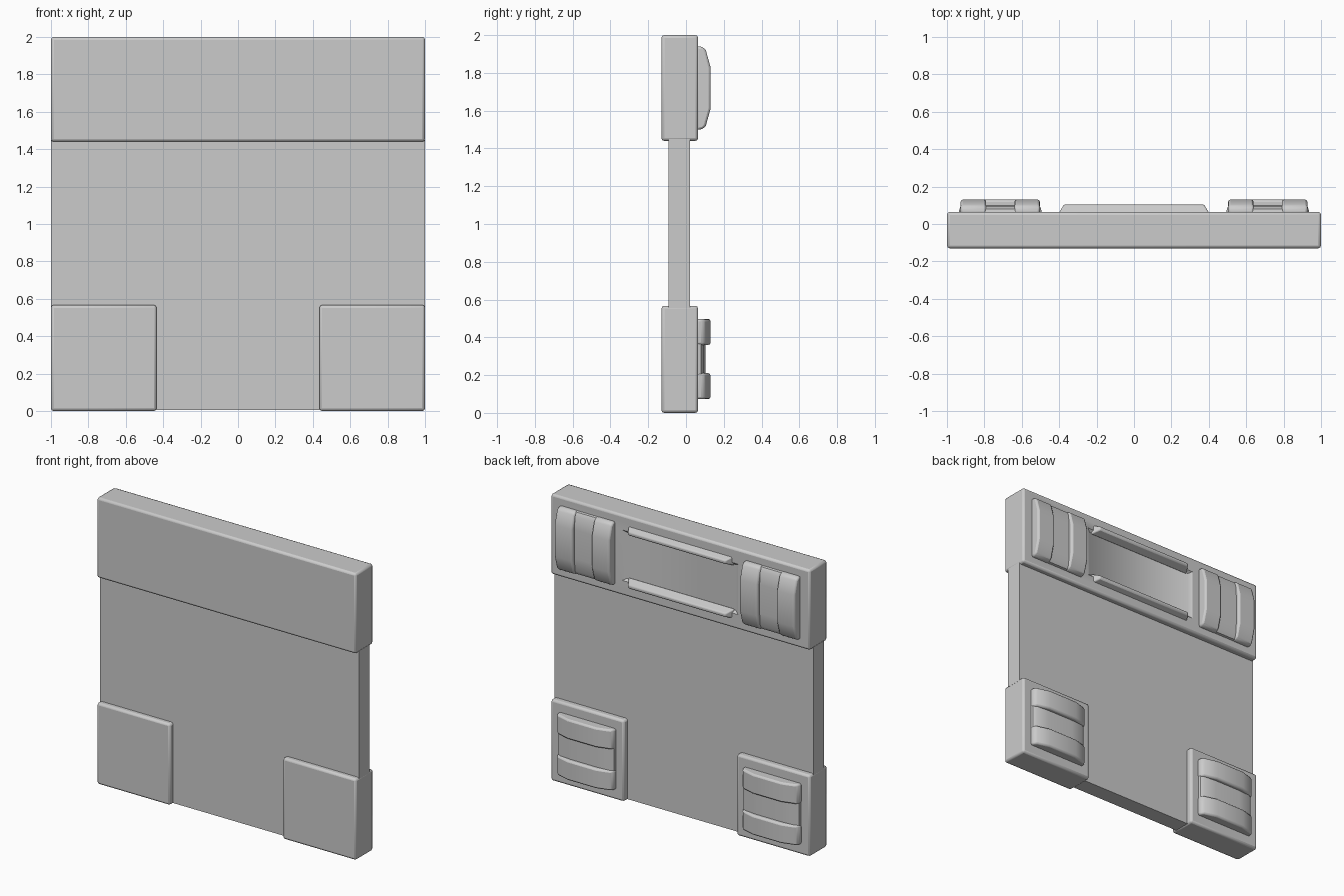
import bpy, bmesh
from mathutils import Vector

if "Cube" in bpy.data.objects:
    bpy.data.objects.remove(bpy.data.objects["Cube"])


def finish(bm, name, bevel=0.0, mirror=False, segments=2):
    bmesh.ops.recalc_face_normals(bm, faces=bm.faces)
    mesh = bpy.data.meshes.new(name)
    bm.to_mesh(mesh)
    bm.free()
    obj = bpy.data.objects.new(name, mesh)
    bpy.context.collection.objects.link(obj)
    if bevel:
        mod = obj.modifiers.new("soft_edges", 'BEVEL')
        mod.width, mod.segments = bevel, segments
        mod.limit_method, mod.angle_limit = 'ANGLE', 0.6
    if mirror:
        obj.modifiers.new("mirror", 'MIRROR')
    bpy.ops.object.select_all(action='DESELECT')
    obj.select_set(True)
    bpy.context.view_layer.objects.active = obj
    bpy.ops.object.shade_smooth_by_angle(angle=0.6)
    return obj


def loft(bm, ring_a, ring_b):
    """Closed solid between two matching rings of points."""
    a = [bm.verts.new(p) for p in ring_a]
    b = [bm.verts.new(p) for p in ring_b]
    n = len(a)
    bm.faces.new(a)
    bm.faces.new(b[::-1])
    for i in range(n):
        bm.faces.new((a[i], a[(i + 1) % n], b[(i + 1) % n], b[i]))


def rect(x0, x1, z0, z1, y):
    return [(x0, y, z0), (x1, y, z0), (x1, y, z1), (x0, y, z1)]


def slab(name, x, y, z, **kw):
    bm = bmesh.new()
    loft(bm, rect(*x, *z, y[0]), rect(*x, *z, y[1]))
    return finish(bm, name, **kw)


# Thin door panel: T-shaped sheet tucked slightly into the thick parts
outline = [(-0.45, 0.005), (0.45, 0.005), (0.45, 0.555), (1, 0.555),
           (1, 1.45), (-1, 1.45), (-1, 0.555), (-0.45, 0.555)]
bm = bmesh.new()
loft(bm, [(x, -0.093, z) for x, z in outline], [(x, 0.022, z) for x, z in outline])
finish(bm, "thin_panel")

# Thick top band and lower corner blocks
band = slab("top_band", (-1, 1), (-0.13, 0.064), (1.44, 2), bevel=0.015)
slab("corner_block", (0.435, 1), (-0.13, 0.064), (0, 0.567), bevel=0.015, mirror=True)

# Shallow tapered recess in the back of the top band
bm = bmesh.new()
loft(bm, rect(-0.42, 0.42, 1.56, 1.88, 0.048), rect(-0.47, 0.47, 1.53, 1.91, 0.078))
cutter = finish(bm, "recess_cutter")
cutter.hide_render = True
cutter.hide_set(True)
cut = band.modifiers.new("recess", 'BOOLEAN')
cut.operation, cut.object, cut.solver = 'DIFFERENCE', cutter, 'EXACT'

# Raised rails along the top and bottom of the recess
for name, z in (("upper_rail", 1.905), ("lower_rail", 1.535)):
    bm = bmesh.new()
    loft(bm, rect(-0.41, 0.41, z - 0.035, z + 0.035, 0.045),
         rect(-0.375, 0.375, z - 0.012, z + 0.012, 0.104))
    finish(bm, name, bevel=0.008)


# Grip pads: a low base with two taller humps, curved along their length
def pad(name, cx, cz, turned):
    base = [(-0.22, 0.055), (-0.215, 0.08), (-0.19, 0.095), (-0.1, 0.102),
            (0.1, 0.102), (0.19, 0.095), (0.215, 0.08), (0.22, 0.055)]
    hump = [(-0.222, 0.055), (-0.217, 0.09), (-0.2, 0.105), (-0.11, 0.13),
            (0.11, 0.13), (0.2, 0.105), (0.217, 0.09), (0.222, 0.055)]

    def place(u, y, v):
        return (cx + v, y, cz + u) if turned else (cx + u, y, cz + v)

    for part, profile, v0, v1 in (("base", base, -0.085, 0.085),
                                  ("hump_outer", hump, 0.075, 0.212),
                                  ("hump_inner", hump, -0.212, -0.075)):
        bm = bmesh.new()
        loft(bm, [place(u, y, v0) for u, y in profile],
             [place(u, y, v1) for u, y in profile])
        finish(bm, name + "_" + part, bevel=0 if part == "base" else 0.012, mirror=True)


pad("upper_pad", 0.715, 1.72, True)
pad("lower_pad", 0.715, 0.285, False)
